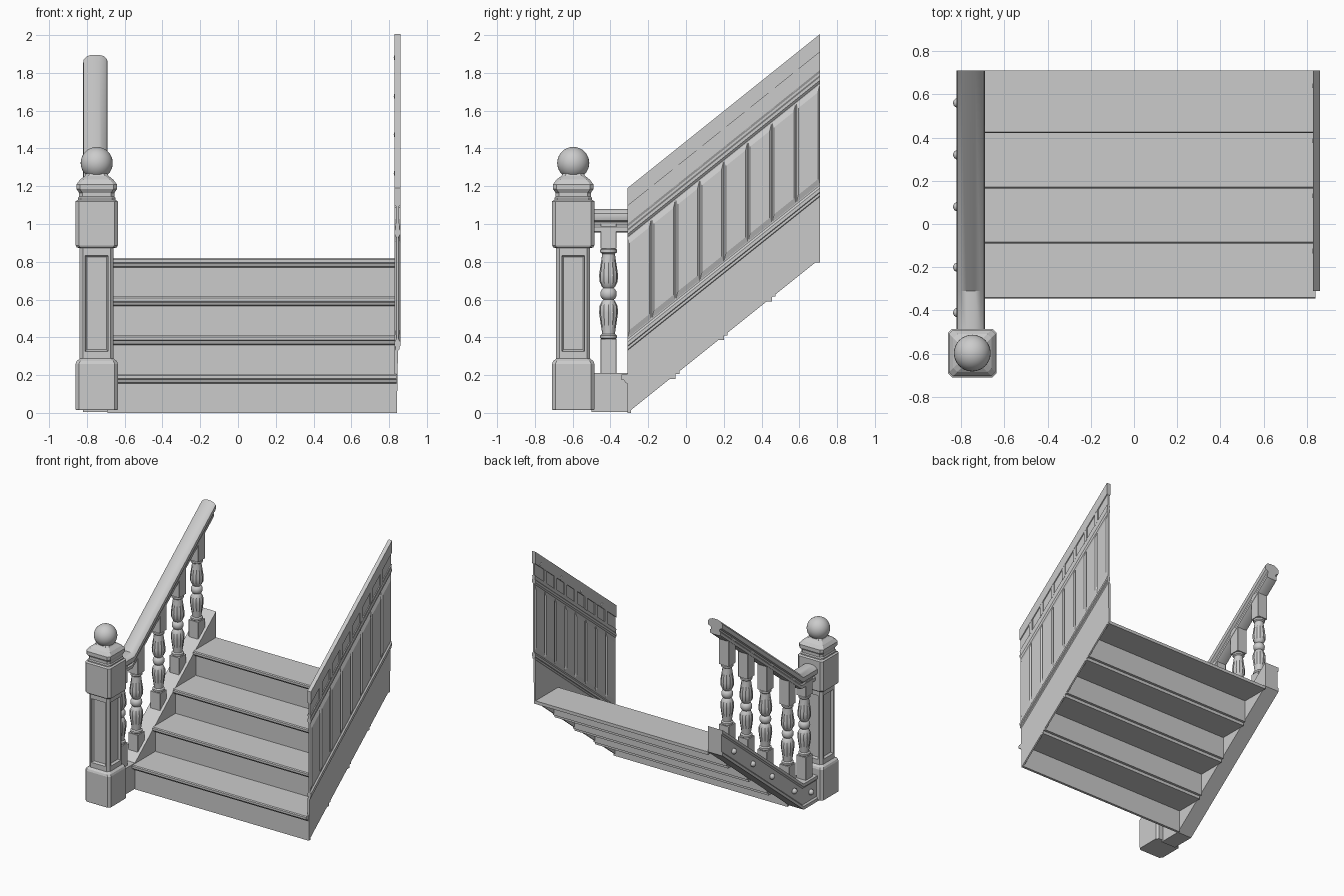
import bpy, bmesh, math
from mathutils import Matrix

if "Cube" in bpy.data.objects:
    bpy.data.objects.remove(bpy.data.objects["Cube"])

SLOPE = 0.8
FOOT, TOP = -0.31, 0.71          # start and end of the flight in y
RAIL_X = -0.755


def lift(y):
    return SLOPE * max(0.0, y - FOOT)


def finish(name, bm, smooth=False):
    bmesh.ops.recalc_face_normals(bm, faces=bm.faces)
    me = bpy.data.meshes.new(name)
    bm.to_mesh(me)
    bm.free()
    ob = bpy.data.objects.new(name, me)
    bpy.context.collection.objects.link(ob)
    if smooth:
        bpy.ops.object.select_all(action='DESELECT')
        ob.select_set(True)
        bpy.context.view_layer.objects.active = ob
        bpy.ops.object.shade_smooth_by_angle(angle=math.radians(35))
    return ob


def loft(bm, rings):
    """Join closed rings of points into a capped skin."""
    vs = [[bm.verts.new(p) for p in r] for r in rings]
    n = len(vs[0])
    for a, b in zip(vs, vs[1:]):
        for i in range(n):
            bm.faces.new((a[i], a[(i + 1) % n], b[(i + 1) % n], b[i]))
    bm.faces.new(vs[0])
    bm.faces.new(vs[-1])


def sweep(bm, profile, ys):
    """Run an (x, z) profile along y, following the pitch of the stairs."""
    loft(bm, [[(x, y, z + lift(y)) for x, z in profile] for y in ys])


def square(cx, cy, half, z, c):
    h, k = half, half - c
    pts = [(h, -k), (h, k), (k, h), (-k, h), (-h, k), (-h, -k), (-k, -h), (k, -h)]
    return [(cx + x, cy + y, z) for x, y in pts]


def ball(bm, pos, r, seg=24, squash=1.0):
    m = Matrix.Translation(pos) @ Matrix.Diagonal((squash, 1, 1, 1))
    bmesh.ops.create_uvsphere(bm, u_segments=seg, v_segments=seg // 2, radius=r, matrix=m)


# steps: riser, cove and rounded nosing in one section each
for i in range(4):
    y, t = FOOT + 0.255 * i, 0.205 * (i + 1)
    sec = [(y, t - .205), (y, t - .05), (y - .012, t - .045), (y - .018, t - .03),
           (y - .03, t - .03), (y - .035, t - .024), (y - .035, t - .007), (y - .029, t),
           (y + .255, t), (y + .255, t - .025), (y + .02, t - .025), (y + .02, t - .205)]
    bm = bmesh.new()
    loft(bm, [[(x, a, b) for a, b in sec] for x in (-0.69, 0.84)])
    finish(f"step_{i + 1}", bm)

# left stringer with a cap and base bead
bm = bmesh.new()
sweep(bm, [(-.69, .005), (-.69, .21), (-.82, .21), (-.82, .185), (-.808, .17),
           (-.808, .04), (-.82, .03), (-.82, .005)], (-0.50, FOOT, TOP))
finish("left_stringer", bm)

# handrail: mushroom section with a narrow foot
half = [(.03, .955), (.045, .96), (.045, .985), (.036, .995), (.04, 1.01),
        (.06, 1.018), (.065, 1.035), (.062, 1.055), (.045, 1.072), (.02, 1.08)]
prof = [(RAIL_X + x, z) for x, z in half] + [(RAIL_X - x, z) for x, z in reversed(half)]
bm = bmesh.new()
sweep(bm, prof, (-0.50, FOOT, TOP))
finish("handrail", bm, True)

# balusters: square blocks and a turned, fluted middle (radius, height, flute depth)
TURN = [(.036, 0, 0), (.044, .006, 0), (.044, .02, 0), (.034, .028, 0), (.036, .045, .05),
        (.043, .09, .1), (.05, .14, .1), (.048, .175, .1), (.036, .2, .05), (.027, .21, 0),
        (.034, .214, 0), (.042, .228, 0), (.043, .24, 0), (.042, .252, 0), (.034, .266, 0),
        (.027, .27, 0), (.036, .28, .05), (.048, .305, .1), (.05, .34, .1), (.043, .39, .1),
        (.036, .435, .05), (.034, .452, 0), (.044, .46, 0), (.044, .474, 0), (.036, .48, 0)]
BAL_Y = (-0.41, -0.20, 0.08, 0.32, 0.56)
SEG = 24
for n, y in enumerate(BAL_Y):
    z0 = lift(y)
    low = z0 + (0.39 if n == 0 else 0.31)
    bm = bmesh.new()
    for a, b in ((z0 + .165, low), (low + .48, z0 + 1.0)):
        loft(bm, [square(RAIL_X, y, .043, z, .003) for z in (a, b)])
    rings = []
    for r, h, f in TURN:
        ring = []
        for k in range(SEG):
            a, rr = 2 * math.pi * k / SEG, r * (1 - f * (k % 2))
            ring.append((RAIL_X + rr * math.cos(a), y + rr * math.sin(a), low + h))
        rings.append(ring)
    loft(bm, rings)
    finish(f"baluster_{n + 1}", bm, True)

# round studs on the outer face of the stringer
bm = bmesh.new()
for y in BAL_Y:
    ball(bm, (-.815, y, lift(y) + .105), .022, 16)
finish("stringer_studs", bm, True)

# newel post: stacked chamfered squares with sunk shaft panels
NX, NY = -0.748, -0.597
SECT = [(.11, .015), (.112, .02), (.112, .26), (.106, .275), (.09, .287), (.09, .315),
        (.09, .845), (.09, .872), (.106, .876), (.112, .887), (.112, 1.12), (.1, 1.128),
        (.1, 1.137), (.094, 1.145), (.094, 1.165), (.107, 1.185), (.107, 1.21),
        (.088, 1.235), (.062, 1.255), (.05, 1.275)]
bm = bmesh.new()
loft(bm, [square(NX, NY, h, z, .018) for h, z in SECT])
bmesh.ops.recalc_face_normals(bm, faces=bm.faces)
bm.normal_update()
panels = [f for f in bm.faces if abs(f.calc_center_median().z - .58) < .02
          and max(abs(f.normal.x), abs(f.normal.y)) > .99]
bmesh.ops.inset_individual(bm, faces=panels, thickness=.016, depth=0)
bmesh.ops.inset_individual(bm, faces=panels, thickness=.004, depth=-.012)
bmesh.ops.inset_individual(bm, faces=panels, thickness=.008, depth=-.006)
finish("newel_post", bm)
bm = bmesh.new()
ball(bm, (NX, NY, 1.323), .085, 32)
finish("newel_ball", bm, True)

# right wall panelling: skirting, mouldings, field, frieze and cap in one section
WX = 0.844
bm = bmesh.new()
side = [(.003, .33), (.010, .335), (.010, .35), (.015, .355), (.015, .375), (.006, .39),
        (.006, .93), (.015, .945), (.015, .965), (.010, .97), (.010, .985), (.016, 1.0),
        (.008, 1.0), (.008, 1.095), (.016, 1.095), (.016, 1.19)]
wall = ([(WX - .003, .0)] + [(WX + x, z) for x, z in side]
        + [(WX - x, z) for x, z in reversed(side[1:])] + [(WX - .016, .33), (WX - .016, .0)])
sweep(bm, wall, (FOOT, TOP))
finish("wall_panelling", bm)

# raised field panels on both faces, with frieze blocks above each joint
PITCH = (TOP - FOOT) / 8
fields, blocks = bmesh.new(), bmesh.new()
for i in range(8):
    a, b = FOOT + PITCH * i, FOOT + PITCH * (i + 1)
    for s in (-1, 1):
        loft(fields, [[(WX + s * d, y, z + lift(y)) for y, z in
                       ((a + m, .39 + v), (b - m, .39 + v), (b - m, .93 - v), (a + m, .93 - v))]
                      for d, m, v in ((.004, 0, 0), (.015, .012, .04))])
    if i:
        rect = [(WX - .015, .995), (WX + .015, .995), (WX + .015, 1.1), (WX - .015, 1.1)]
        sweep(blocks, rect, (a - .017, a + .017))
finish("field_panels", fields)
finish("frieze_blocks", blocks)

# small studs on the inner face of the frieze
bm = bmesh.new()
for i in range(4):
    y = -0.125 + 0.255 * i
    ball(bm, (WX - .014, y, lift(y) + 1.12), .014, 12, .4)
finish("frieze_studs", bm, True)
